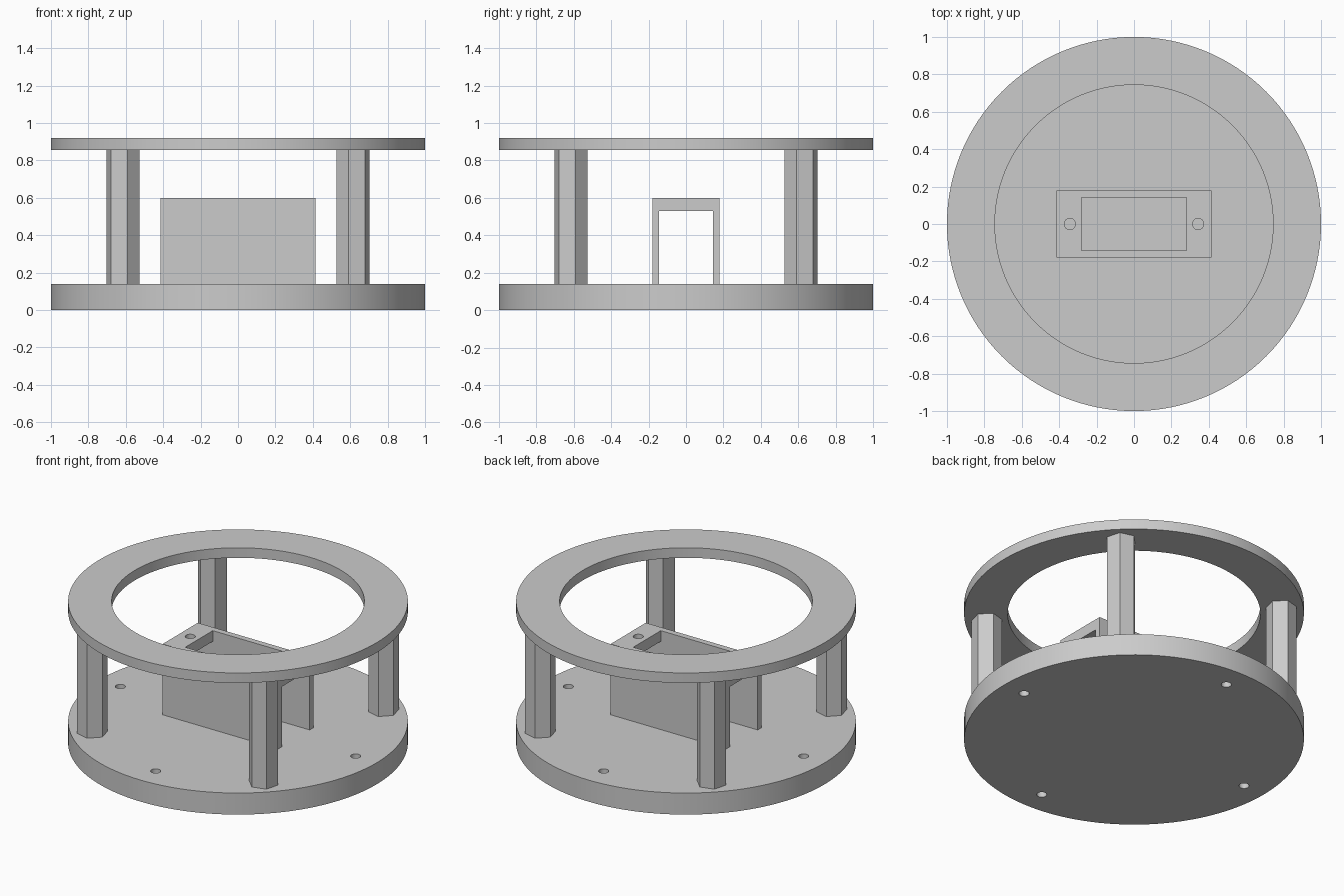
import bpy
from math import radians, cos, sin, pi

default = bpy.data.objects.get("Cube")
if default:
    bpy.data.objects.remove(default, do_unlink=True)

grey = bpy.data.materials.new("light_grey")
grey.use_nodes = True
COLOUR = (0.6, 0.6, 0.6, 1)
grey.diffuse_color = COLOUR
grey.node_tree.nodes["Principled BSDF"].inputs["Base Color"].default_value = COLOUR


def cylinder(name, radius, low, high, x=0, y=0, sides=128, turn=0):
    bpy.ops.mesh.primitive_cylinder_add(
        vertices=sides, radius=radius, depth=high - low,
        location=(x, y, (low + high) / 2), rotation=(0, 0, turn))
    obj = bpy.context.object
    obj.name = name
    return obj


def box(name, half_x, half_y, low, high):
    bpy.ops.mesh.primitive_cube_add(size=2, location=(0, 0, (low + high) / 2))
    obj = bpy.context.object
    obj.name = name
    obj.scale = (half_x, half_y, (high - low) / 2)
    bpy.ops.object.transform_apply(location=False, rotation=False, scale=True)
    return obj


def cut(obj, cutters):
    bpy.ops.object.select_all(action='DESELECT')
    bpy.context.view_layer.objects.active = obj
    obj.select_set(True)
    for cutter in cutters:
        cutter.hide_render = True
        mod = obj.modifiers.new("cut", 'BOOLEAN')
        mod.operation = 'DIFFERENCE'
        mod.solver = 'EXACT'
        mod.object = cutter
        bpy.ops.object.modifier_apply(modifier=mod.name)
        bpy.data.objects.remove(cutter, do_unlink=True)


def finish(obj):
    obj.data.materials.clear()
    obj.data.materials.append(grey)
    bpy.ops.object.select_all(action='DESELECT')
    bpy.context.view_layer.objects.active = obj
    obj.select_set(True)
    bpy.ops.object.shade_smooth_by_angle(angle=radians(30))


BASE_TOP, RING_LOW, RING_TOP = 0.14, 0.855, 0.92

# Base disc with four screw holes
base = cylinder("base_disc", 1, 0, BASE_TOP)
cut(base, [cylinder("hole_cutter", 0.03, -0.1, 0.3, 0.845 * cos(k * pi / 2),
                    0.845 * sin(k * pi / 2), 32) for k in range(4)])
finish(base)

# Open top ring
ring = cylinder("top_ring", 1, RING_LOW, RING_TOP)
cut(ring, [cylinder("ring_cutter", 0.744, 0.7, 1.1)])
finish(ring)

# Four hexagonal posts, each with one corner pointing outwards
for k, name in enumerate(("back_left", "back_right", "front_right", "front_left")):
    angle = pi / 4 + k * pi / 2
    # the primitive starts its first corner on +y
    post = cylinder(name + "_post", 0.091, BASE_TOP, RING_LOW,
                    0.87 * cos(angle), 0.87 * sin(angle), 6, angle - pi / 2)
    finish(post)

# Bridge-shaped mount: side tunnel, rectangular window and two screw holes
mount = box("mount_bridge", 0.415, 0.18, BASE_TOP, 0.6)
cut(mount, [box("tunnel_cutter", 0.6, 0.143, 0, 0.53),
            box("window_cutter", 0.28, 0.141, 0.45, 0.8)]
    + [cylinder("screw_cutter", 0.03, 0.45, 0.8, side * 0.343, 0, 32)
       for side in (-1, 1)])
finish(mount)
